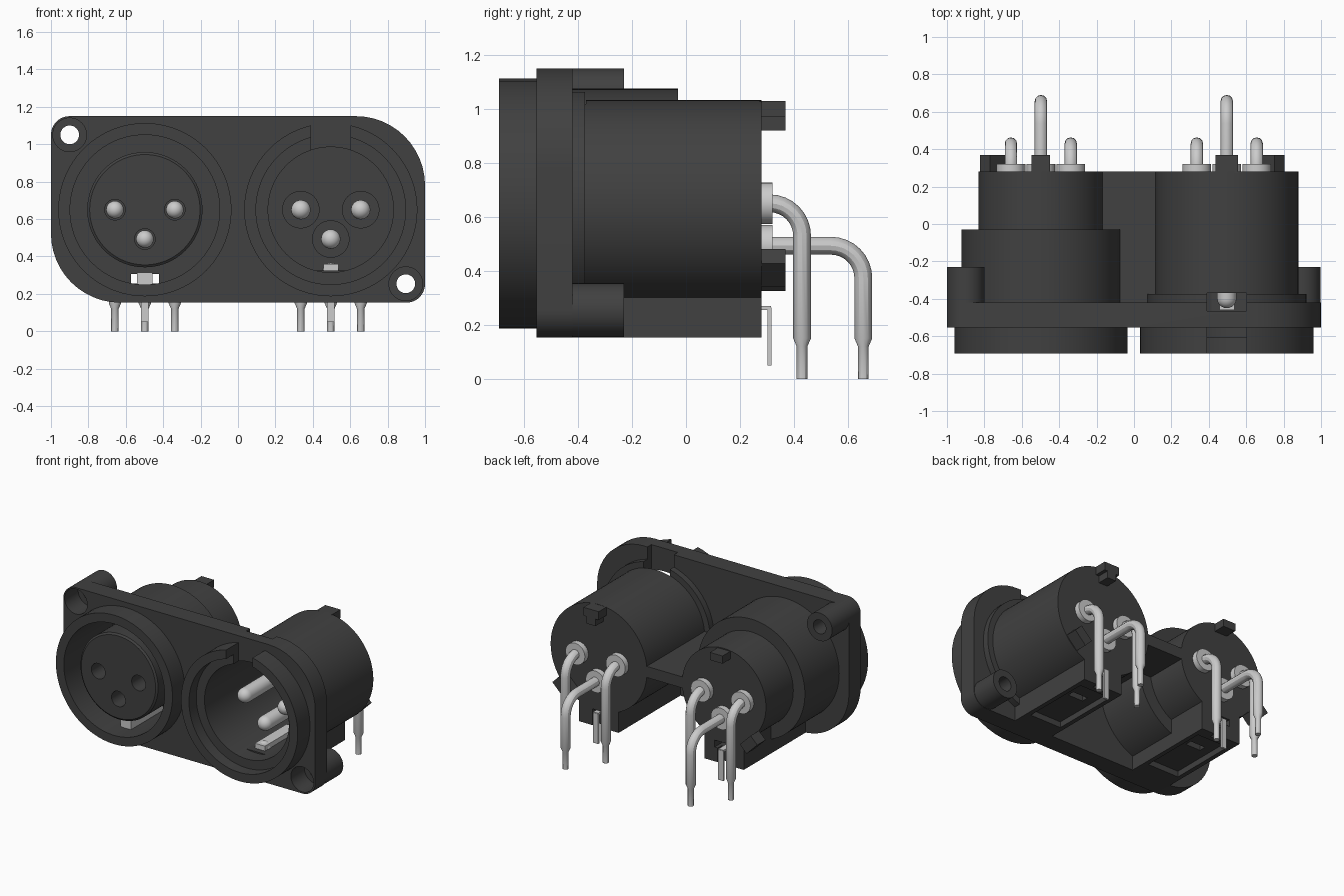
import bpy, bmesh, math
from mathutils import Matrix

old = bpy.data.objects.get("Cube")
if old:
    bpy.data.objects.remove(old, do_unlink=True)


def material(name, value, rough):
    m = bpy.data.materials.new(name)
    m.use_nodes = True
    m.diffuse_color = (value, value, value, 1)
    node = m.node_tree.nodes["Principled BSDF"]
    node.inputs["Base Color"].default_value = (value, value, value, 1)
    node.inputs["Roughness"].default_value = rough
    return m


DARK = material("dark plastic", 0.052, 0.6)
METAL = material("pale metal", 0.6, 0.4)
LEFT, RIGHT, MID = -0.498, 0.496, 0.65              # socket axes
RIM, FRONT, PLATE, BACK = -0.693, -0.553, -0.42, 0.28  # main depths


def finish(name, bm, mat):
    bmesh.ops.recalc_face_normals(bm, faces=bm.faces)
    mesh = bpy.data.meshes.new(name)
    bm.to_mesh(mesh)
    bm.free()
    mesh.materials.append(mat)
    ob = bpy.data.objects.new(name, mesh)
    bpy.context.collection.objects.link(ob)
    return ob


def box(name, x, y, z, mat=DARK, pivot=(0, 0, 0), turn=0):
    """Box from three (low, high) ranges, turned about y and moved to pivot."""
    bm = bmesh.new()
    bmesh.ops.create_cube(bm, size=1)
    for v in bm.verts:
        v.co = [a + (b - a) * (c + 0.5) for (a, b), c in zip((x, y, z), v.co)]
    bm.transform(Matrix.Translation(pivot) @ Matrix.Rotation(turn, 4, "Y"))
    return finish(name, bm, mat)


def lathe(name, cx, cz, profile, mat=DARK, steps=64):
    """Spin (radius, depth) points round an axis along y."""
    bm = bmesh.new()
    vs = [bm.verts.new((r, y, 0)) for r, y in profile]
    es = [bm.edges.new(p) for p in zip(vs, vs[1:])]
    bmesh.ops.spin(bm, geom=vs + es, cent=(0, 0, 0), axis=(0, 1, 0),
                   angle=math.tau, steps=steps)
    bmesh.ops.remove_doubles(bm, verts=bm.verts, dist=1e-5)
    bmesh.ops.translate(bm, verts=bm.verts, vec=(cx, 0, cz))
    return finish(name, bm, mat)


def rod(name, cx, cz, r, y0, y1, mat=DARK, steps=48):
    return lathe(name, cx, cz, [(0, y0), (r, y0), (r, y1), (0, y1)], mat, steps)


def cut(ob, *cutters):
    for c in cutters:
        c.hide_render = True
        m = ob.modifiers.new("cut", "BOOLEAN")
        m.operation, m.solver, m.object = "DIFFERENCE", "EXACT", c
        bpy.context.view_layer.objects.active = ob
        bpy.ops.object.modifier_apply(modifier=m.name)
        bpy.data.objects.remove(c, do_unlink=True)


def wire(name, points, radii):
    """Round wire through points, with a radius at each."""
    cu = bpy.data.curves.new(name, "CURVE")
    cu.dimensions, cu.bevel_depth, cu.bevel_resolution = "3D", 1, 4
    cu.use_fill_caps = True
    sp = cu.splines.new("POLY")
    sp.points.add(len(points) - 1)
    for p, co, r in zip(sp.points, points, radii):
        p.co, p.radius = (*co, 1), r
    tmp = bpy.data.objects.new(name, cu)
    bpy.context.collection.objects.link(tmp)
    bpy.context.view_layer.update()
    mesh = bpy.data.meshes.new_from_object(
        tmp.evaluated_get(bpy.context.evaluated_depsgraph_get()))
    bpy.data.objects.remove(tmp, do_unlink=True)
    mesh.materials.clear()
    mesh.materials.append(METAL)
    ob = bpy.data.objects.new(name, mesh)
    bpy.context.collection.objects.link(ob)


# Front plate with two large and two small corners
bm = bmesh.new()
outline = []
corners = [(1, 1.15, 0.37), (-1, 1.15, 0.1), (-1, 0.153, 0.37), (1, 0.153, 0.1)]
for k, (x, z, r) in enumerate(corners):
    cx, cz = x - math.copysign(r, x), z - math.copysign(r, z - MID)
    for i in range(13):
        a = math.radians(90 * k + 7.5 * i)
        outline.append(bm.verts.new((cx + r * math.cos(a), FRONT, cz + r * math.sin(a))))
face = bm.faces.new(outline)
new = bmesh.ops.extrude_face_region(bm, geom=[face])["geom"]
bmesh.ops.translate(bm, verts=[v for v in new if isinstance(v, bmesh.types.BMVert)],
                    vec=(0, PLATE - FRONT, 0))
plate = finish("front_plate", bm, DARK)
cut(plate, *[rod("cutter", c, MID, 0.41, -0.6, -0.3) for c in (LEFT, RIGHT)])

# Screw bosses in opposite corners, counterbored from the front
for name, x, z in (("upper_boss", -0.9, 1.05), ("lower_boss", 0.897, 0.254)):
    cut(plate, rod("cutter", x, z, 0.09, -0.6, -0.4))
    lathe(name, x, z, [(0.05, -0.4), (0.09, -0.4), (0.09, PLATE), (0.1, PLATE),
                       (0.1, -0.23), (0.05, -0.23), (0.05, -0.4)], steps=48)

# Female body: stepped shell, annular groove and central insert
female = lathe("female_body", LEFT, MID, [
    (0, BACK), (0.333, BACK), (0.333, -0.03), (0.425, -0.03), (0.425, FRONT),
    (0.463, FRONT), (0.463, RIM), (0.4, RIM), (0.4, -0.15),
    (0.308, -0.15), (0.308, -0.635), (0.295, -0.645), (0, -0.645)], steps=96)

# Male body: stepped shell with a deep socket
male = lathe("male_body", RIGHT, MID, [
    (0, BACK), (0.3825, BACK), (0.3825, -0.375), (0.425, -0.375), (0.425, FRONT),
    (0.463, FRONT), (0.463, RIM), (0.40, RIM), (0.40, -0.61), (0.335, -0.61),
    (0.335, 0.2), (0, 0.2)], steps=96)
key = (RIGHT - 0.105, RIGHT + 0.105)
cut(male, box("cutter", key, (-0.8, FRONT), (0.9, 1.3)),
    box("cutter", key, (-0.465, -0.37), (0.93, 1.3)))
cut(plate, box("cutter", key, (-0.465, -0.37), (0.93, 1.3)))

# Support blocks, recessed and slotted underneath, with a pocket for the clip
for side, c in (("female", LEFT), ("male", RIGHT)):
    block = box(side + "_support", (c - 0.157, c + 0.157), (PLATE - 0.02, BACK), (0.153, 0.36))
    cut(block, box("cutter", (c - 0.125, c + 0.125), (-0.3, 0.2), (0.1, 0.195)),
        box("cutter", (c - 0.06, c + 0.06), (0.0, 0.05), (0.1, 0.235)),
        box("cutter", (c - 0.05, c + 0.05), (0.235, 0.3), (0.1, 0.3)))
    if side == "female":
        slot = ((c - 0.075, c + 0.075), (-0.5, 0.4), (0.255, 0.305))
        cut(block, rod("cutter", c, MID, 0.41, -0.6, -0.14), box("cutter", *slot))
        cut(female, box("cutter", *slot))
    else:
        cut(block, rod("cutter", c, MID, 0.36, -0.6, 0.22))

# Web joining the two bodies
web = box("middle_web", (-0.2, 0.14), (PLATE - 0.02, BACK), (0.61, 0.69))
cut(web, rod("cutter", LEFT, MID, 0.41, -0.6, -0.14))

# Lugs on the rear faces
DEPTH = (0.272, 0.368)
box("female_top_lug", (LEFT - 0.05, LEFT + 0.05), DEPTH, (0.92, 0.975))
box("male_top_lug", (RIGHT - 0.06, RIGHT + 0.06), DEPTH, (0.97, 1.03))
box("male_top_lug_stem", (RIGHT - 0.035, RIGHT + 0.035), DEPTH, (0.92, 0.975))
for name, c, turn, r in (("female_side_lug", LEFT, -135, 0.325),
                         ("male_side_lug", RIGHT, 135, 0.3)):
    box(name, (-0.06, 0.06), DEPTH, (r, r + 0.075),
        pivot=(c, 0, MID), turn=math.radians(turn))

# Contacts, collars, bent solder legs and ground clips
for side, c in (("female", LEFT), ("male", RIGHT)):
    for label, dx, z, reach in (("left", 0.16, 0.65, 0.43), ("right", -0.16, 0.65, 0.43),
                                ("centre", 0, 0.493, 0.657)):
        x, tag = c + dx, f"{side}_{label}"
        rod(tag + "_collar", x, z, 0.077, BACK - 0.01, 0.32, METAL, 32)
        if side == "female":
            cut(female, rod("cutter", x, z, 0.055, -0.7, -0.3))
            front, r, root = -0.55, 0.047, -0.29
        else:
            rod(tag + "_contact_base", x, z, 0.1, 0.15, 0.21)
            front, r, root = -0.45, 0.052, 0.21
        arc = [(r * math.sin(a), front + r * (1 - math.cos(a)))
               for a in (math.pi / 12 * i for i in range(7))]
        lathe(tag + "_contact", x, z, arc + [(r, root)], METAL, 24)
        bend = 0.12
        path = [(x, BACK, z)]
        for i in range(9):
            a = math.pi / 16 * i
            path.append((x, reach - bend + bend * math.sin(a), z - bend + bend * math.cos(a)))
        path += [(x, reach, 0.15), (x, reach, 0.12), (x, reach, 0)]
        wire(tag + "_leg", path, [0.033] * (len(path) - 2) + [0.02, 0.02])
    strip = (c - 0.02, c + 0.02)
    box(side + "_ground_clip_top", strip, (0.2, 0.315), (0.255, 0.27), METAL)
    box(side + "_ground_clip_leg", strip, (0.302, 0.317), (0.05, 0.265), METAL)

# Latches at the bottom of each socket
box("female_latch", (LEFT - 0.042, LEFT + 0.042), (-0.56, -0.2), (0.25, 0.315), METAL)
box("male_latch_strip", (RIGHT - 0.04, RIGHT + 0.04), (-0.46, -0.1), (0.322, 0.36), METAL)
bm = bmesh.new()
bmesh.ops.create_uvsphere(bm, u_segments=24, v_segments=12, radius=0.045,
                          matrix=Matrix.Translation((RIGHT, -0.41, 0.322)))
finish("male_latch_ball", bm, METAL)
box("male_socket_step", (RIGHT - 0.09, RIGHT + 0.09), (-0.5, -0.05), (0.28, 0.325))

# Smooth round faces, keep edges crisp
for ob in bpy.context.collection.objects:
    ob.select_set(ob.type == "MESH")
bpy.context.view_layer.objects.active = plate
bpy.ops.object.shade_smooth_by_angle(angle=math.radians(30))
